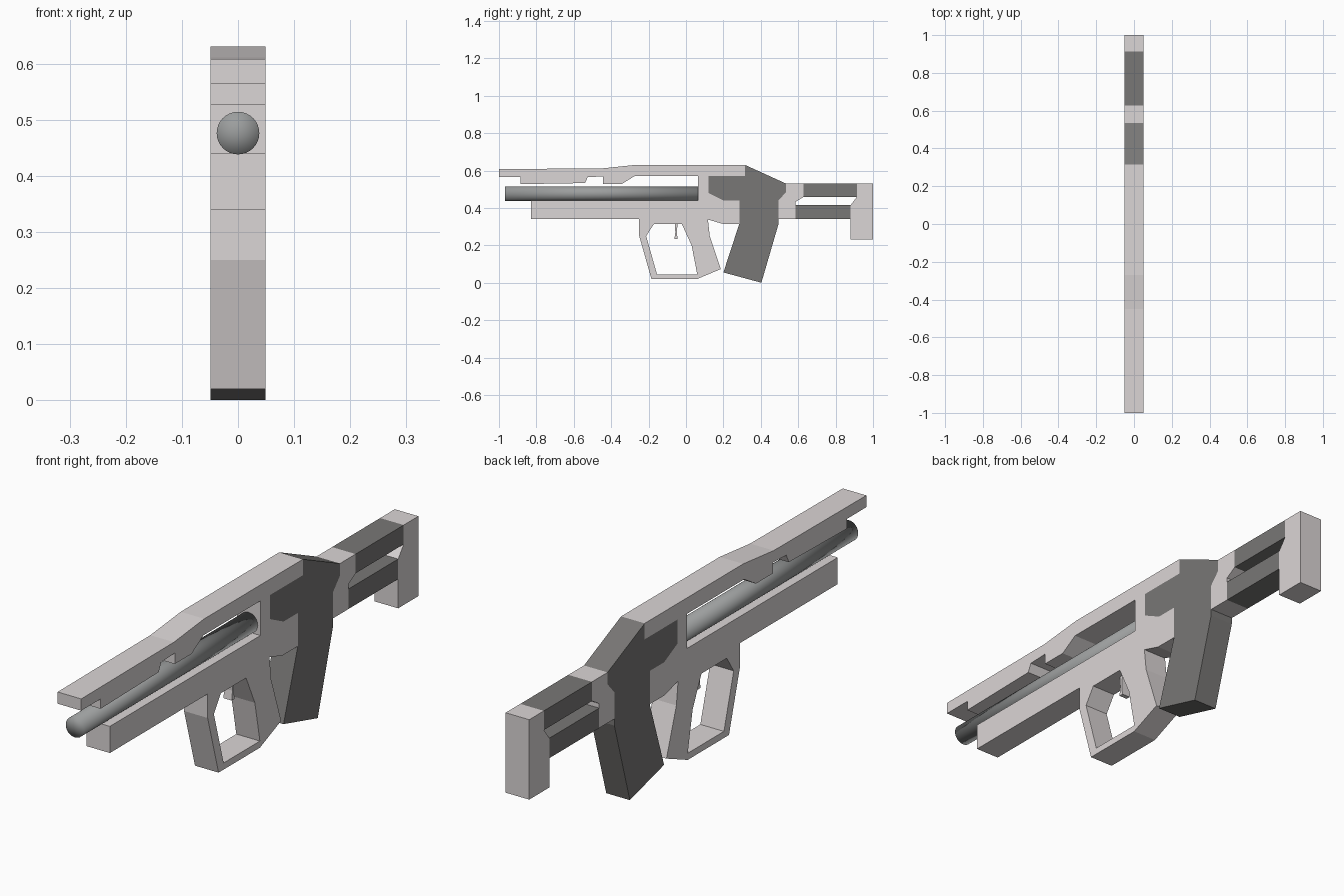
import bpy, bmesh, math
from mathutils import Matrix

if "Cube" in bpy.data.objects:
    bpy.data.objects.remove(bpy.data.objects["Cube"])


def material(name, rgb):
    m = bpy.data.materials.new(name)
    m.diffuse_color = (*rgb, 1)
    m.use_nodes = True
    m.node_tree.nodes["Principled BSDF"].inputs["Base Color"].default_value = m.diffuse_color
    return m


LIGHT = material("pale_shell", (0.71, 0.67, 0.67))
DARK = material("dark_shell", (0.19, 0.185, 0.18))
STEEL = material("steel", (0.33, 0.34, 0.34))


def finish(name, bm, mat):
    bmesh.ops.recalc_face_normals(bm, faces=bm.faces[:])
    me = bpy.data.meshes.new(name)
    bm.to_mesh(me)
    bm.free()
    me.materials.append(mat)
    ob = bpy.data.objects.new(name, me)
    bpy.context.collection.objects.link(ob)
    return ob


def plate(name, loops, mat, half=0.049):
    """Fill side-view (y, z) outlines (first outer, rest holes) and extrude in x."""
    bm = bmesh.new()
    edges = []
    for pts in loops:
        vs = [bm.verts.new((-half, y, z)) for y, z in pts]
        edges += [bm.edges.new((vs[i - 1], vs[i])) for i in range(len(vs))]
    bmesh.ops.triangle_fill(bm, edges=edges, use_beauty=True, normal=(1, 0, 0))
    ext = bmesh.ops.extrude_face_region(bm, geom=bm.faces[:], use_keep_orig=True)
    moved = [g for g in ext["geom"] if isinstance(g, bmesh.types.BMVert)]
    bmesh.ops.translate(bm, verts=moved, vec=(2 * half, 0, 0))
    return finish(name, bm, mat)


def rect(y0, y1, z0, z1):
    return [(y0, z0), (y1, z0), (y1, z1), (y0, z1)]


# main body: top rail, barrel slot, fore-end, grip and guard
body = [
    (-1, 0.608), (-0.45, 0.611), (-0.27, 0.63), (0.315, 0.63),
    (0.315, 0.57), (0.12, 0.57), (0.12, 0.48), (0.2, 0.44), (0.285, 0.44),
    (0.285, 0.315), (0.195, 0.315), (0.117, 0.338), (0.127, 0.25),
    (0.186, 0.073), (0.06, 0.02), (-0.185, 0.02), (-0.25, 0.25), (-0.25, 0.34),
    (-0.83, 0.34), (-0.83, 0.44), (0.063, 0.44), (0.063, 0.57), (-0.275, 0.57),
    (-0.345, 0.527), (-0.445, 0.527), (-0.445, 0.568), (-0.525, 0.565),
    (-0.54, 0.533), (-0.885, 0.527), (-0.885, 0.564), (-1, 0.564)]
guard_hole = [(-0.213, 0.25), (-0.172, 0.313), (-0.022, 0.313),
              (0.03, 0.2), (0.06, 0.045), (-0.155, 0.045)]
plate("body", [body, guard_hole], LIGHT)

# trigger
plate("trigger", [[(-0.06, 0.316), (-0.045, 0.316), (-0.049, 0.27),
                   (-0.045, 0.235), (-0.062, 0.235), (-0.057, 0.27)]],
      LIGHT, 0.017)

# magazine housing
plate("magazine", [[
    (0.315, 0.63), (0.535, 0.53), (0.535, 0.485), (0.495, 0.44),
    (0.495, 0.315), (0.403, 0), (0.2, 0.055), (0.285, 0.315), (0.285, 0.44),
    (0.2, 0.44), (0.12, 0.48), (0.12, 0.57), (0.315, 0.57)]], DARK)

# stock: joint, two bars, butt pad
plate("stock_joint", [[
    (0.535, 0.53), (0.628, 0.53), (0.628, 0.458), (0.585, 0.432),
    (0.585, 0.34), (0.495, 0.34), (0.495, 0.44), (0.535, 0.485)]], LIGHT)
plate("stock_upper_bar", [rect(0.628, 0.913, 0.458, 0.53)], DARK)
plate("stock_lower_bar", [rect(0.585, 0.88, 0.34, 0.415)], DARK)
plate("butt_pad", [[(0.913, 0.53), (1, 0.53), (1, 0.23), (0.88, 0.23),
                    (0.88, 0.415), (0.913, 0.458)]], LIGHT)

# barrel with smooth fan caps
bm = bmesh.new()
bmesh.ops.create_cone(bm, cap_ends=True, cap_tris=True, segments=32,
                      radius1=0.038, radius2=0.038, depth=1.035,
                      matrix=Matrix.Translation((0, -0.45, 0.476))
                      @ Matrix.Rotation(math.pi / 2, 4, 'X'))
for f in bm.faces:
    f.smooth = True
finish("barrel", bm, STEEL)
